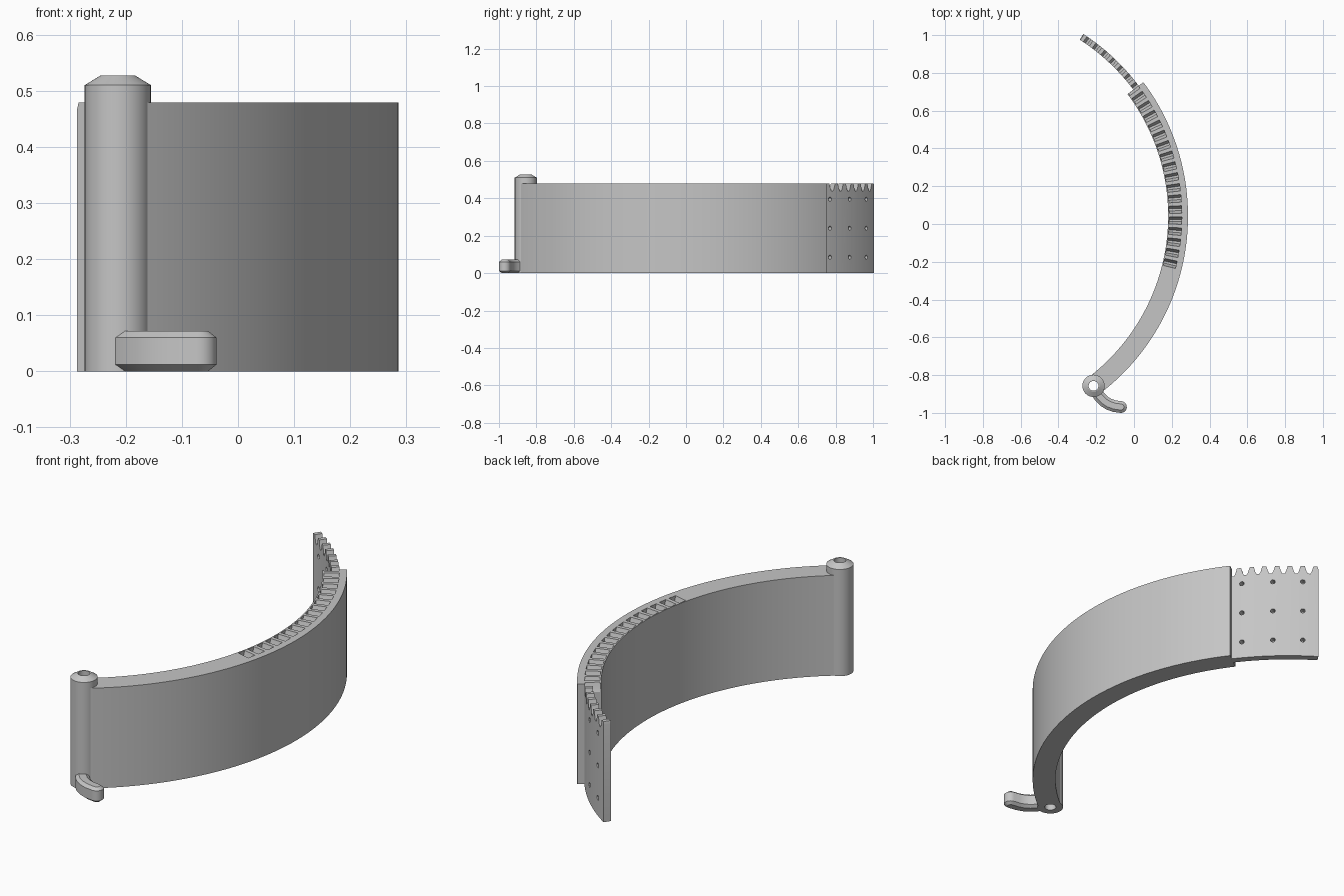
import bpy, bmesh
from math import sin, cos, radians, pi
from mathutils import Matrix, Vector

cube = bpy.data.objects.get("Cube")
if cube:
    bpy.data.objects.remove(cube, do_unlink=True)

grey = bpy.data.materials.new("plain_grey")
grey.use_nodes = True
colour = (0.56, 0.56, 0.56, 1)
grey.diffuse_color = colour
grey.node_tree.nodes["Principled BSDF"].inputs["Base Color"].default_value = colour

CX, CY = -0.894, 0.042            # centre of the arc
R_IN, R_OUT, R_MID = 1.075, 1.18, 1.127
HEIGHT = 0.479
A_HINGE, A_END, A_TIP = -52.9, 36.9, 57.0
NOTCH = [(-1.0, 0), (-0.62, -0.027), (-0.3, -0.04), (0.3, -0.04), (0.62, -0.027), (1.0, 0)]
PITCH = 2.95
CENTRES = [57.8 - PITCH * k for k in range(25)]


def polar(r, deg, z):
    a = radians(deg)
    return Vector((CX + r * cos(a), CY + r * sin(a), z))


def finish(name, bm):
    bmesh.ops.recalc_face_normals(bm, faces=bm.faces)
    mesh = bpy.data.meshes.new(name)
    bm.to_mesh(mesh)
    bm.free()
    mesh.materials.append(grey)
    obj = bpy.data.objects.new(name, mesh)
    bpy.context.collection.objects.link(obj)
    return obj


def add_wall(bm, r0, r1, columns):
    """Curved wall; each column is (angle, bottom, top)."""
    rings = [[bm.verts.new(polar(r, a, z)) for r, z in
              ((r0, lo), (r1, lo), (r1, hi), (r0, hi))] for a, lo, hi in columns]
    add_skin(bm, rings, True)


def add_skin(bm, rings, caps):
    n = len(rings[0])
    pairs = list(zip(rings, rings[1:])) if caps else list(zip(rings, rings[1:] + rings[:1]))
    for a, b in pairs:
        for i in range(n):
            j = (i + 1) % n
            bm.faces.new((a[i], a[j], b[j], b[i]))
    if caps:
        bm.faces.new(rings[0])
        bm.faces.new(rings[-1])


def activate(obj):
    bpy.ops.object.select_all(action='DESELECT')
    obj.select_set(True)
    bpy.context.view_layer.objects.active = obj


def cut(obj, cutter):
    cutter.hide_render = True
    activate(obj)
    mod = obj.modifiers.new("cut", 'BOOLEAN')
    mod.operation = 'DIFFERENCE'
    mod.solver = 'EXACT'
    mod.object = cutter
    bpy.ops.object.modifier_apply(modifier=mod.name)
    bpy.data.objects.remove(cutter, do_unlink=True)


def smooth(obj):
    activate(obj)
    bpy.ops.object.shade_smooth_by_angle(angle=radians(30))


def notch_top(a):
    """Height of the toothed edge at an angle."""
    for c in CENTRES:
        for (x0, z0), (x1, z1) in zip(NOTCH, NOTCH[1:]):
            if x0 <= a - c <= x1:
                return HEIGHT + z0 + (z1 - z0) * (a - c - x0) / (x1 - x0)
    return HEIGHT


# Curved band
bm = bmesh.new()
STEPS = 48
add_wall(bm, R_IN, R_OUT, [(A_HINGE + (A_END - A_HINGE) * i / STEPS, 0, HEIGHT)
                           for i in range(STEPS + 1)])
band = finish("curved_band", bm)

# Row of tooth notches sunk into the top of the band
bm = bmesh.new()
for c in CENTRES:
    if c < A_END + 1:
        profile = [(NOTCH[0][0], 0.02)] + NOTCH + [(NOTCH[-1][0], 0.02)]
        add_skin(bm, [[bm.verts.new(polar(r, c + x, HEIGHT + z)) for x, z in profile]
                      for r in (1.081, 1.147)], True)
cut(band, finish("notch_cutter", bm))

# Clear the hinge bore out of the band
hinge_at = polar(R_MID, A_HINGE, 0)
bm = bmesh.new()
bmesh.ops.create_cone(bm, cap_ends=True, segments=32, radius1=0.04, radius2=0.04, depth=2,
                      matrix=Matrix.Translation(hinge_at))
cut(band, finish("bore_cutter", bm))
smooth(band)

# Toothed end plate with a grid of pin holes
bm = bmesh.new()
angles = {A_END - 0.3, A_TIP}
for c in CENTRES:
    angles.update(c + x for x, z in NOTCH if A_END - 0.3 < c + x < A_TIP)
add_wall(bm, 1.114, 1.149, [(a, 0, notch_top(a)) for a in sorted(angles)])
plate = finish("toothed_plate", bm)
bm = bmesh.new()
for a in (39.3, 46.5, 53.4):
    for z in (0.085, 0.24, 0.395):
        turn = Matrix.Rotation(radians(a), 4, 'Z') @ Matrix.Rotation(pi / 2, 4, 'Y')
        bmesh.ops.create_cone(bm, cap_ends=True, segments=16, radius1=0.011, radius2=0.011,
                              depth=0.1, matrix=Matrix.Translation(polar(1.13, a, z)) @ turn)
cut(plate, finish("hole_cutter", bm))
smooth(plate)

# Hinge barrel: turned tube with a chamfered top
bm = bmesh.new()
tube = [(0.026, 0), (0.059, 0), (0.059, 0.51), (0.031, 0.527), (0.026, 0.527)]
add_skin(bm, [[bm.verts.new(hinge_at + Vector((r * cos(t), r * sin(t), z))) for r, z in tube]
              for t in (2 * pi * i / 40 for i in range(40))], False)
smooth(finish("hinge_barrel", bm))

# Curved thumb tab at the foot of the hinge
path = [Vector(p) for p in ((-0.195, -0.895), (-0.18, -0.917), (-0.16, -0.937),
                            (-0.135, -0.953), (-0.105, -0.964), (-0.069, -0.969))]


def tab_outline(half):
    left, right = [], []
    for i, p in enumerate(path):
        d = (path[min(i + 1, len(path) - 1)] - path[max(i - 1, 0)]).normalized()
        side = Vector((-d.y, d.x)) * half
        left.append(p + side)
        right.append(p - side)
    tip = [path[-1] + side * cos(t) + d * half * sin(t) for t in (pi * k / 10 for k in range(1, 10))]
    return left + tip + right[::-1]


bm = bmesh.new()
add_skin(bm, [[bm.verts.new((p.x, p.y, z)) for p in tab_outline(h)]
              for h, z in ((0.016, 0), (0.031, 0.012), (0.031, 0.06), (0.016, 0.072))], True)
smooth(finish("thumb_tab", bm))
